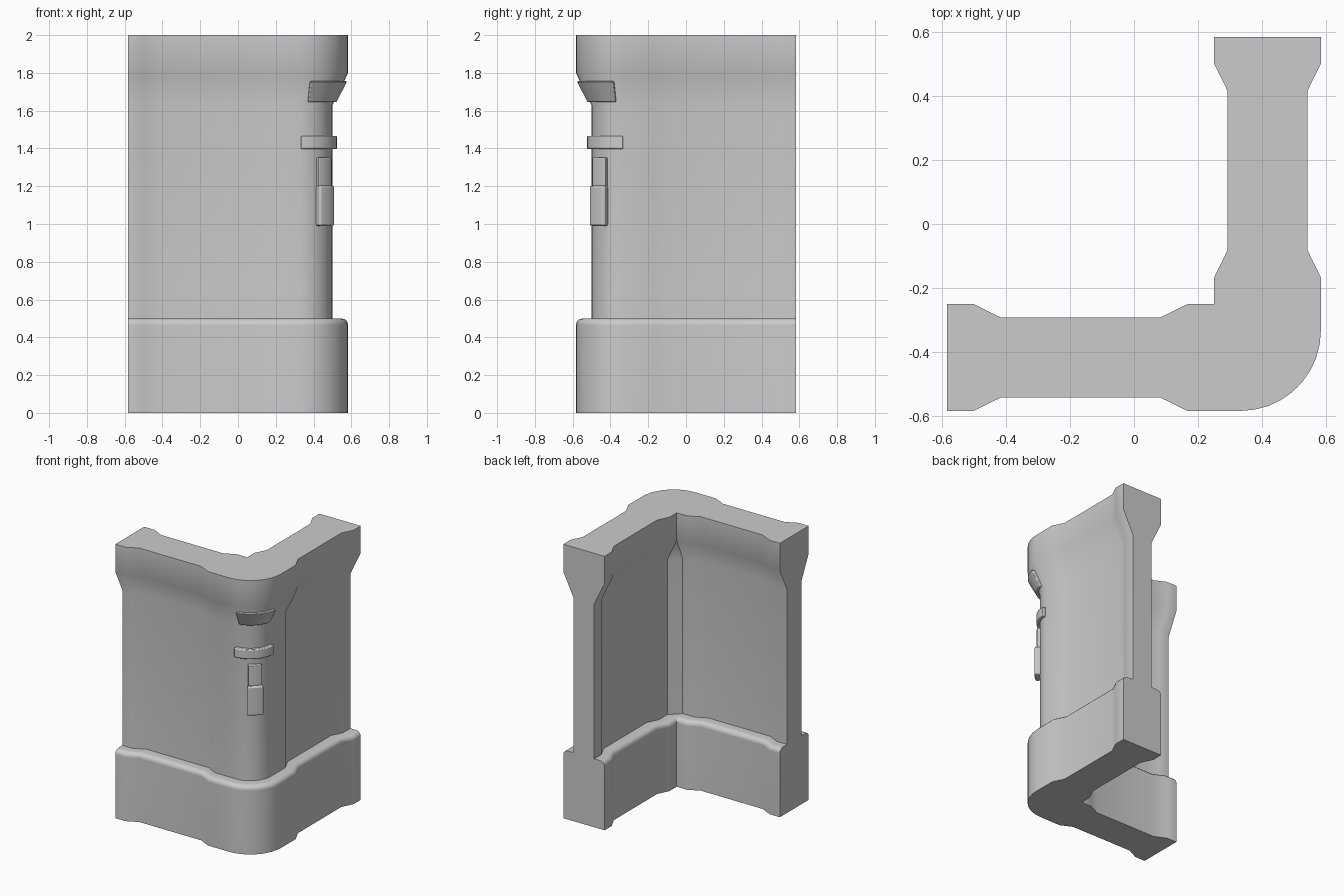
import bpy, bmesh
from math import sin, cos, radians

cube = bpy.data.objects.get("Cube")
if cube:
    bpy.data.objects.remove(cube)

grey = bpy.data.materials.new("plain_grey")
grey.use_nodes = True
COLOUR = (0.6, 0.6, 0.6, 1)
grey.diffuse_color = COLOUR
grey.node_tree.nodes["Principled BSDF"].inputs["Base Color"].default_value = COLOUR

CORNER = 0.333    # centre of the rounded corner, at (CORNER, -CORNER)
RADIUS = 0.25
END = 0.583


def finish(name, bm, bevel=0):
    bmesh.ops.remove_doubles(bm, verts=bm.verts, dist=0.0005)
    bmesh.ops.recalc_face_normals(bm, faces=bm.faces)
    mesh = bpy.data.meshes.new(name)
    bm.to_mesh(mesh)
    bm.free()
    mesh.materials.append(grey)
    ob = bpy.data.objects.new(name, mesh)
    bpy.context.collection.objects.link(ob)
    bpy.ops.object.select_all(action='DESELECT')
    ob.select_set(True)
    bpy.context.view_layer.objects.active = ob
    if bevel:
        mod = ob.modifiers.new("bevel", 'BEVEL')
        mod.width, mod.segments = bevel, 2
        mod.limit_method, mod.angle_limit = 'ANGLE', radians(40)
    bpy.ops.object.shade_smooth_by_angle(angle=radians(35))
    normals = ob.modifiers.new("weighted_normals", 'WEIGHTED_NORMAL')
    normals.keep_sharp = True
    return ob


def loft(rings):
    bm = bmesh.new()
    loops = [[bm.verts.new(p) for p in ring] for ring in rings]
    n = len(loops[0])
    for a, b in zip(loops, loops[1:]):
        for i in range(n):
            j = (i + 1) % n
            bm.faces.new((a[i], a[j], b[j], b[i]))
    bm.faces.new(loops[0][::-1])
    bm.faces.new(loops[-1])
    return bm


def arc(radius, start, stop, steps):
    angles = [radians(start + (stop - start) * i / steps) for i in range(steps + 1)]
    return [(CORNER + radius * sin(a), -CORNER - radius * cos(a)) for a in angles]


def mirrored(half):
    # reflect one wing across the diagonal to make the other
    return half + [(-y, -x) for x, y in reversed(half)]


def wall_ring(z, inset):
    # plan of the two wings, with shallow recessed panels on both sides
    xs = (-END, -0.5, -0.417, 0.083, 0.167)
    recess = (0, 0, 0.041, 0.041, 0)
    outer = [(x, -END + r + inset) for x, r in zip(xs, recess)]
    outer += arc(RADIUS - inset, 0, 40, 4)
    inner = [(x, -0.25 - r - inset) for x, r in zip(xs, recess)]
    inner.append((0.25 + inset * 0.12, -0.25 - inset))
    return [(x, y, z) for x, y in mirrored(outer) + mirrored(inner)[::-1]]


# Corner wall: plinth with rounded lip, slim shaft, flared head
SHAFT = 0.083
levels = [(0, 0), (0.465, 0), (0.483, 0.005), (0.495, 0.017), (0.5, 0.035),
          (0.5, SHAFT), (1.63, SHAFT), (1.8, 0), (2, 0)]
finish("corner_wall", loft([wall_ring(z, inset) for z, inset in levels]))


def corner_plate(name, z0, z1, r0, r1, half_angle, depth, bevel):
    # curved plate wrapped round the outer corner
    rings = []
    for z, r in ((z0, r0), (z1, r1)):
        a, b = 45 - half_angle, 45 + half_angle
        plan = arc(r, a, b, 8) + arc(r - depth, b, a, 8)
        rings.append([(x, y, z) for x, y in plan])
    return finish(name, loft(rings), bevel)


# Fittings on the outer corner, top to bottom
corner_plate("lamp_hood", 1.645, 1.756, 0.194, 0.252, 33, 0.07, 0.006)
corner_plate("corner_band", 1.397, 1.467, 0.192, 0.192, 45, 0.04, 0.007)
corner_plate("upper_plate", 1.2, 1.352, 0.189, 0.189, 15, 0.04, 0.005)
corner_plate("lower_plate", 0.99, 1.203, 0.205, 0.205, 16, 0.055, 0.01)
